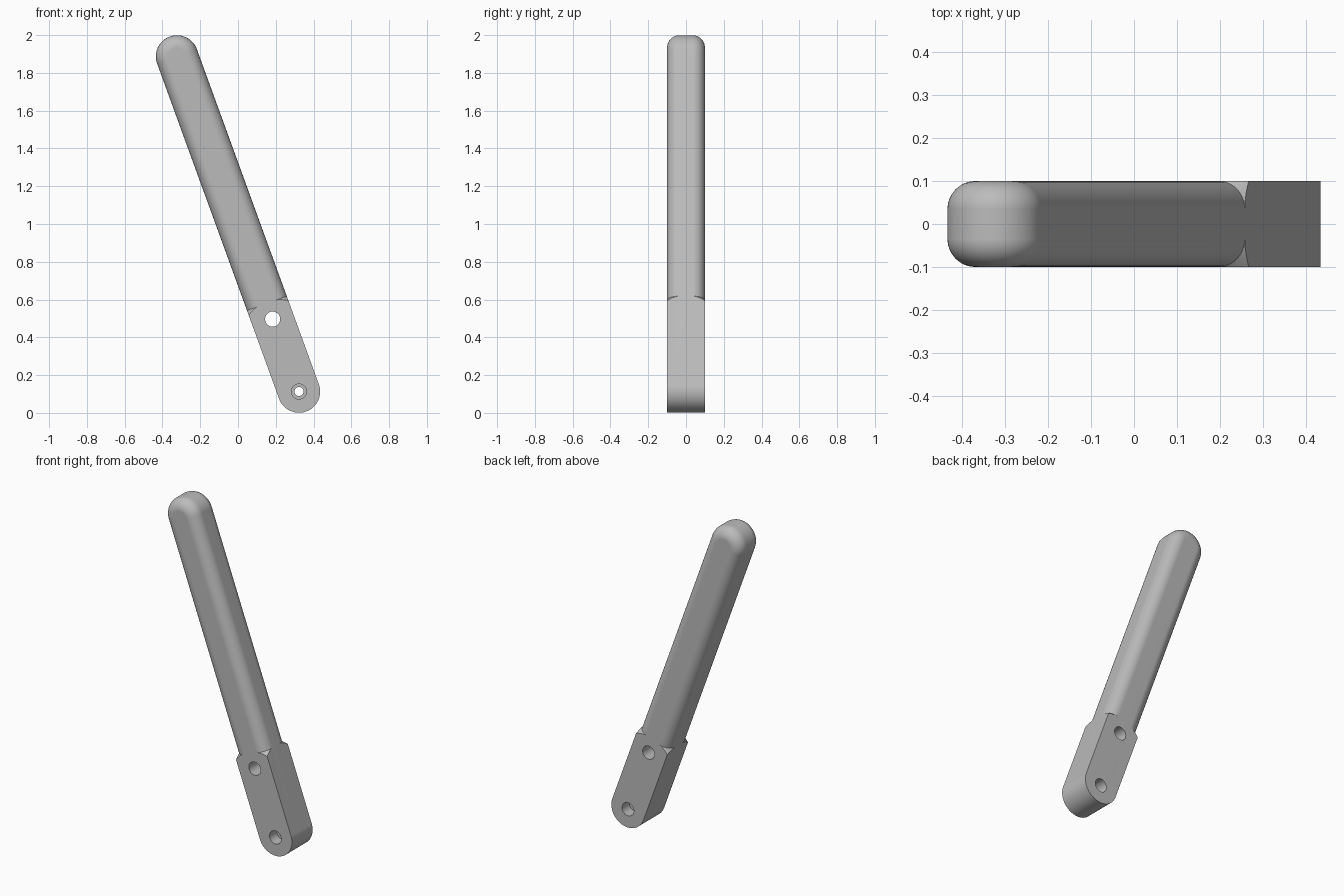
import bpy, bmesh
from math import sin, cos, pi, radians
from mathutils import Matrix, Vector

cube = bpy.data.objects.get("Cube")
if cube:
    bpy.data.objects.remove(cube)

TILT = radians(20)
HALF_W, HALF_D, FILLET = 0.112, 0.1, 0.065
LENGTH, SHOULDER = 1.888, 0.497
CORNER_STEPS, CAP_STEPS = 12, 32

# The bar is built upright, then leaned over and centred
PLACE = Matrix.Rotation(-TILT, 4, "Y") @ Matrix.Translation((0, 0, -LENGTH / 2))
PLACE = Matrix.Translation((0, 0, 1)) @ PLACE

steel = bpy.data.materials.new("grey")
steel.use_nodes = True
grey = (0.5, 0.5, 0.5, 1)
steel.diffuse_color = grey
steel.node_tree.nodes["Principled BSDF"].inputs["Base Color"].default_value = grey


def add_object(name, bm):
    bmesh.ops.recalc_face_normals(bm, faces=bm.faces)
    bm.transform(PLACE)
    mesh = bpy.data.meshes.new(name)
    bm.to_mesh(mesh)
    bm.free()
    mesh.materials.append(steel)
    obj = bpy.data.objects.new(name, mesh)
    bpy.context.collection.objects.link(obj)
    return obj


def rim_profile(rounded):
    """Rim from front to back: (outward, y, height drop), square or filleted."""
    points = []
    for i in range(CORNER_STEPS + 1):
        a = pi / 2 * i / CORNER_STEPS
        r = FILLET if rounded else FILLET / max(cos(a), sin(a))
        points.append((HALF_W - FILLET + r * sin(a),
                       -(HALF_D - FILLET) - r * cos(a), r - FILLET))
    return points + [(n, -y, d) for n, y, d in reversed(points)]


def station(height, phi, rounded, shoulder=False):
    return [Vector((n * cos(phi), y, height + n * sin(phi) - (d if shoulder else 0)))
            for n, y, d in rim_profile(rounded)]


# Walk the rim: shoulder, rounded top, other shoulder, square-edged bottom
arc = [pi * i / CAP_STEPS for i in range(CAP_STEPS + 1)]
rings = [station(SHOULDER, 0, False, True), station(SHOULDER, 0, True)]
rings += [station(LENGTH, a, True) for a in arc]
rings += [station(SHOULDER, pi, True), station(SHOULDER, pi, False, True)]
rings += [station(0, pi + a, False) for a in arc]

bm = bmesh.new()
loops = [[bm.verts.new(p) for p in ring] for ring in rings]
for a, b in zip(loops, loops[1:] + loops[:1]):
    for i in range(len(a) - 1):
        bm.faces.new((a[i], b[i], b[i + 1], a[i + 1]))
for end in (0, -1):
    bm.faces.new([loop[end] for loop in loops])
bmesh.ops.remove_doubles(bm, verts=bm.verts, dist=1e-5)
handle = add_object("lever_handle", bm)


def hole_cutter(name, height, profile):
    """Turned cutter along y from (radius, y) points."""
    bm = bmesh.new()
    steps = 40
    loops = [[bm.verts.new((r * cos(2 * pi * i / steps), y,
                            height + r * sin(2 * pi * i / steps)))
              for i in range(steps)] for r, y in profile]
    for a, b in zip(loops, loops[1:]):
        for i in range(steps):
            j = (i + 1) % steps
            bm.faces.new((a[i], a[j], b[j], b[i]))
    bm.faces.new(loops[0])
    bm.faces.new(loops[-1])
    return add_object(name, bm)


# Plain upper hole and stepped pivot hole
WIDE, NARROW, OUT, STEP = 0.04, 0.024, 0.15, 0.03
cutters = [
    hole_cutter("upper_hole_cutter", 0.408, [(WIDE, -OUT), (WIDE, OUT)]),
    hole_cutter("pivot_hole_cutter", 0, [(WIDE, -OUT), (WIDE, -STEP), (NARROW, -STEP),
                                         (NARROW, STEP), (WIDE, STEP), (WIDE, OUT)]),
]
bpy.ops.object.select_all(action="DESELECT")
bpy.context.view_layer.objects.active = handle
handle.select_set(True)
for cutter in cutters:
    cutter.hide_render = True
    cut = handle.modifiers.new(cutter.name, "BOOLEAN")
    cut.operation = "DIFFERENCE"
    cut.solver = "EXACT"
    cut.object = cutter
    bpy.ops.object.modifier_apply(modifier=cut.name)
    bpy.data.objects.remove(cutter)

# Smooth rounds with crisp edges
bpy.ops.object.shade_smooth_by_angle(angle=radians(25))
weighted = handle.modifiers.new("even_normals", "WEIGHTED_NORMAL")
weighted.keep_sharp = True
